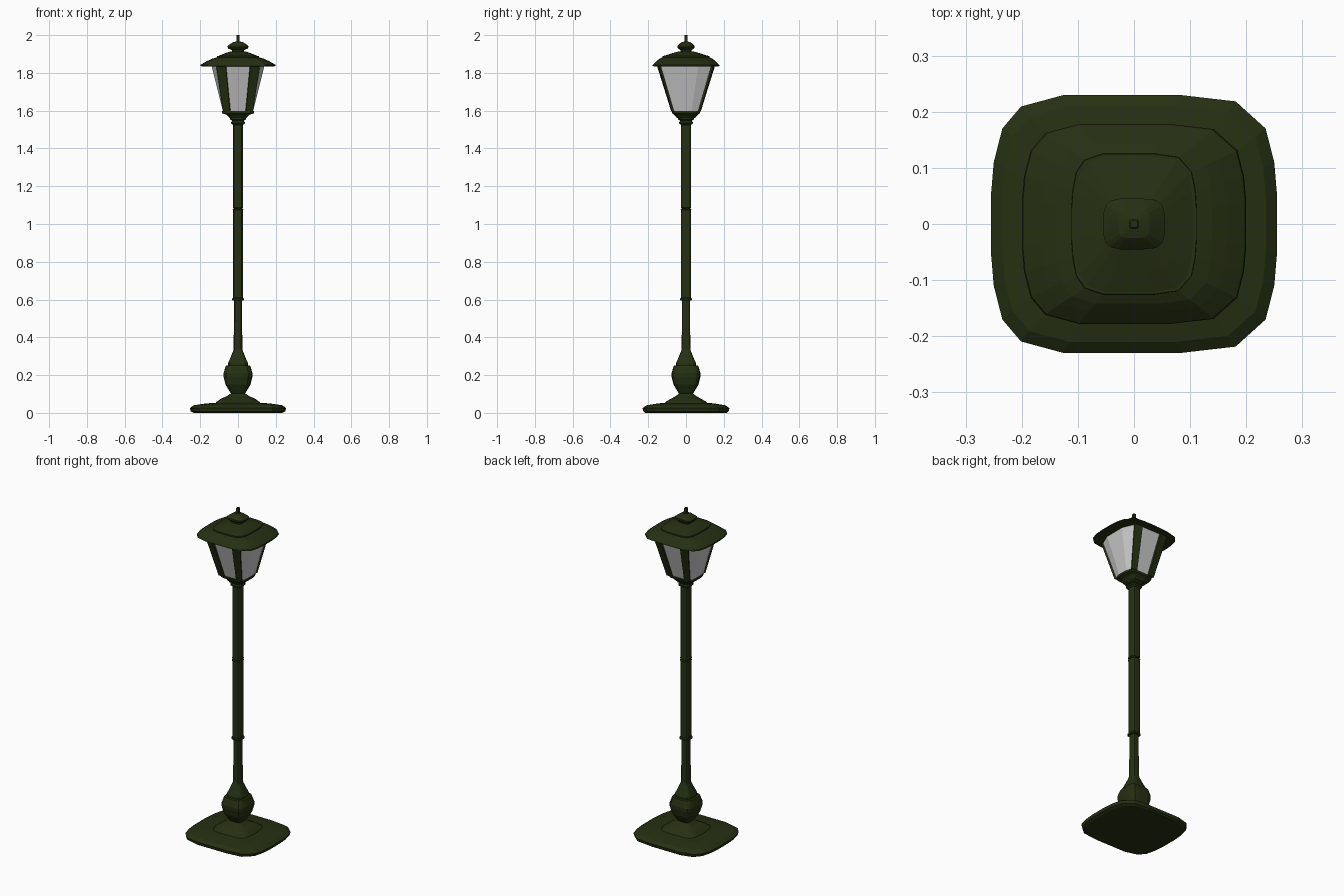
import bpy, bmesh
from mathutils import Vector

cube = bpy.data.objects.get("Cube")
if cube:
    bpy.data.objects.remove(cube, do_unlink=True)


def material(name, color):
    mat = bpy.data.materials.new(name)
    mat.use_nodes = True
    mat.diffuse_color = color
    bsdf = next(n for n in mat.node_tree.nodes if n.type == 'BSDF_PRINCIPLED')
    bsdf.inputs["Base Color"].default_value = color
    bsdf.inputs["Roughness"].default_value = 0.6
    return mat


green = material("dark green paint", (0.019, 0.029, 0.006, 1))
white = material("frosted glass", (0.6, 0.6, 0.6, 1))


def make_object(name, bm, mat):
    bmesh.ops.recalc_face_normals(bm, faces=bm.faces)
    mesh = bpy.data.meshes.new(name)
    bm.to_mesh(mesh)
    bm.free()
    mesh.materials.append(mat)
    obj = bpy.data.objects.new(name, mesh)
    bpy.context.collection.objects.link(obj)
    return obj


def loft(name, rings, mat):
    """Skin a stack of equal-length point rings and cap both ends."""
    bm = bmesh.new()
    loops = [[bm.verts.new(p) for p in ring] for ring in rings]
    n = len(loops[0])
    for low, high in zip(loops, loops[1:]):
        for i in range(n):
            j = (i + 1) % n
            bm.faces.new((low[i], low[j], high[j], high[i]))
    bm.faces.new(loops[0][::-1])
    bm.faces.new(loops[-1])
    return make_object(name, bm, mat)


# Unit cross-section: a soft-cornered square, mirrored front to back
half = [(1, .22), (.98, .48), (.92, .74), (.71, .95), (.32, 1),
        (-.49, 1), (-.79, .91), (-.92, .74), (-.98, .48), (-1, .22)]
section = half + [(x, -y) for x, y in reversed(half)]


def stack(name, profile, mat=green):
    """Profile entries are (z, half width x, half width y)."""
    return loft(name, [[(x * rx, y * ry, z) for x, y in section]
                       for z, rx, ry in profile], mat)


def post(name, profile):
    return stack(name, [(z, r, r) for z, r in profile])


# Foot plate and stepped mound
stack("base_plate", [(0, .235, .215), (.008, .25, .226), (.025, .255, .23),
                     (.04, .235, .21), (.05, .17, .15), (.053, .12, .115)])
stack("base_mound", [(.045, .125, .12), (.06, .112, .105), (.075, .09, .08),
                     (.088, .06, .055), (.105, .035, .035)])

# Bulb and pole
post("base_bulb", [(.1, .035), (.118, .047), (.15, .066), (.19, .076), (.21, .077),
                   (.25, .064), (.252, .052), (.265, .052), (.29, .041), (.33, .025)])
post("lower_pole", [(.3, .03), (.34, .0235), (.45, .022), (.595, .021)])
post("pole_ring", [(.595, .027), (.598, .031), (.606, .031), (.61, .027)])
post("middle_pole", [(.605, .0265), (1.07, .0265), (1.076, .029), (1.08, .023)])
post("upper_pole", [(1.075, .023), (1.083, .023), (1.087, .028), (1.093, .0265),
                    (1.55, .0265)])

# Collar and tray below the lantern
post("collar", [(1.525, .027), (1.532, .036), (1.54, .036), (1.548, .03), (1.552, .041),
                (1.565, .043), (1.572, .045)])
stack("lantern_tray", [(1.56, .043, .047), (1.578, .06, .062), (1.586, .084, .073),
                       (1.598, .086, .075), (1.6, .07, .065)])


# Lantern: flat front and back panes, bowed side panes
def ring(quarter, z):
    right = quarter + [(x, -y) for x, y in reversed(quarter)]
    return [(x, y, z) for x, y in right] + [(-x, -y, z) for x, y in right]


low = [(.042, .068), (.074, .064), (.08, .03)]
high = [(.066, .146), (.112, .136), (.142, .065)]
loft("lantern_glass", [ring(low, 1.597), ring(high, 1.845)], white)

# Corner bars run along the chamfered corners of the glass
corner_names = {(1, 1): "back_left", (1, -1): "front_left",
                (-1, 1): "back_right", (-1, -1): "front_right"}
for (sx, sy), label in corner_names.items():
    ends = []
    for (inner, outer, _), z in ((low, 1.595), (high, 1.845)):
        a, b = Vector(inner), Vector(outer)
        out = Vector((b.x - a.x, a.y - b.y)).orthogonal().normalized() * 0
        out += Vector((.005, .01))
        pts = [a - out, b - out, b + out, a + Vector((0, out.y))]
        ends.append([(p.x * sx, p.y * sy, z) for p in pts])
    loft(label + "_corner_bar", ends, green)

# Roof with a raised square cap
stack("roof", [(1.834, .185, .165), (1.836, .2, .178), (1.843, .198, .176),
               (1.862, .165, .156), (1.874, .14, .142), (1.882, .113, .126)])
bm_profile = [(1.878, .112, .126), (1.889, .111, .125), (1.889, .105, .121),
              (1.902, .073, .08), (1.914, .04, .038)]
stack("roof_cap", bm_profile)

# Knob and spike
stack("finial", [(1.908, .033, .03), (1.921, .033, .03), (1.928, .05, .04),
                 (1.934, .055, .045), (1.943, .055, .045), (1.952, .042, .036),
                 (1.962, .028, .025), (1.966, .01, .01)])
post("spike", [(1.96, .009), (1.997, .009), (2, .006)])
